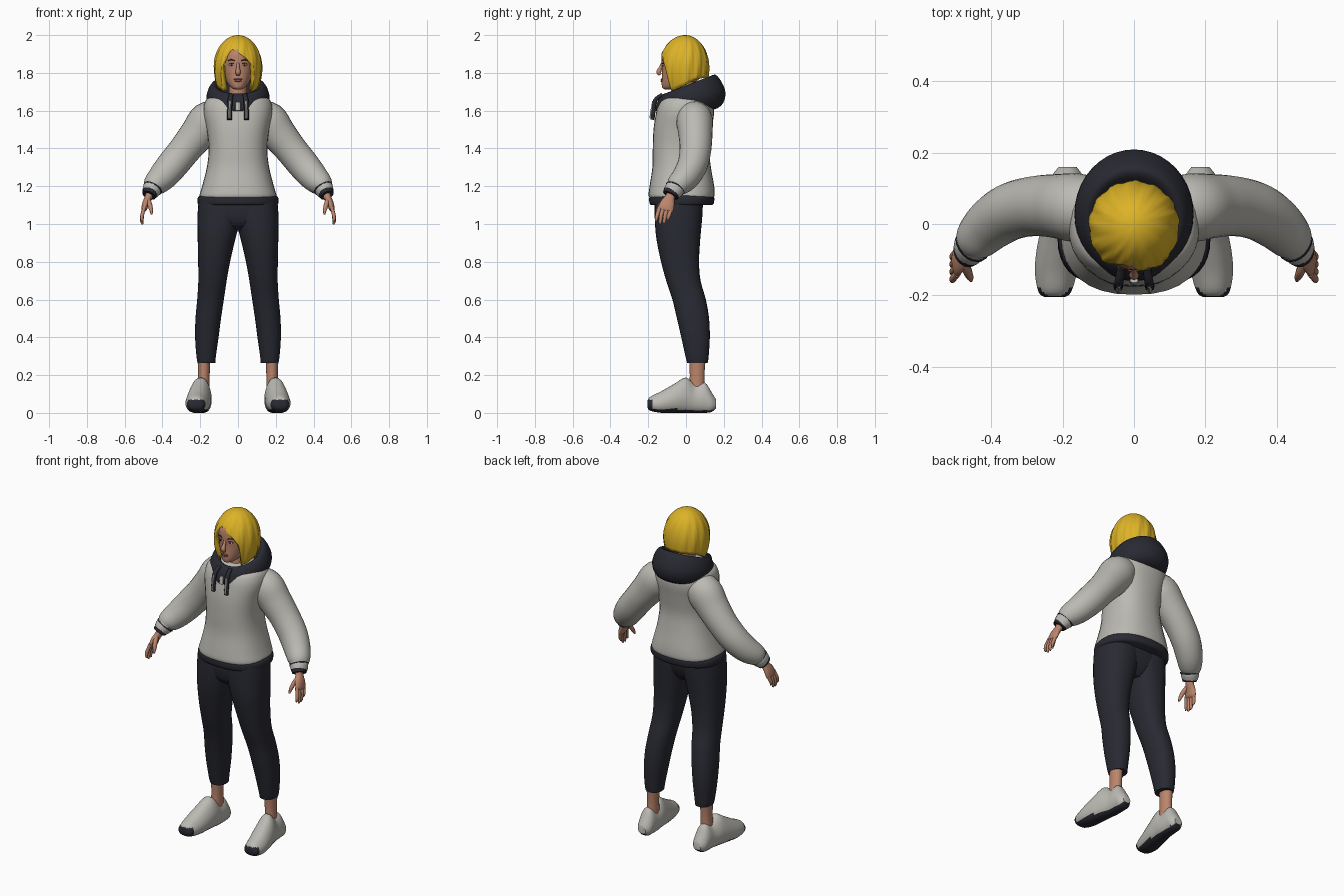
import bpy, bmesh, math
from mathutils import Vector


def material(name, rgb):
    m = bpy.data.materials.new(name)
    m.diffuse_color = (*rgb, 1)
    return m


GREY = material("light grey", (0.50, 0.49, 0.45))
DARK = material("charcoal", (0.022, 0.023, 0.032))
SKIN = material("skin", (0.50, 0.235, 0.15))
HAIR = material("yellow", (0.72, 0.45, 0.02))
LIPS = material("lip", (0.36, 0.12, 0.09))
WHITE = material("eye white", (0.65, 0.62, 0.60))
BROWN = material("dark brown", (0.05, 0.025, 0.015))


def spline(rows, k=4):
    """Smoothly resample a list of number tuples."""
    out = []
    for i in range(len(rows) - 1):
        p = [rows[max(0, min(len(rows) - 1, i + j))] for j in (-1, 0, 1, 2)]
        for s in range(k):
            t = s / k
            out.append([0.5 * (2 * b + (c - a) * t + (2 * a - 5 * b + 4 * c - d) * t * t
                               + (3 * b - a - 3 * c + d) * t ** 3) for a, b, c, d in zip(*p)])
    return out + [list(rows[-1])]


def unit_ring(n, e=2.0):
    """Superellipse points, e = 2 is a circle."""
    for i in range(n):
        a = 2 * math.pi * i / n
        c, s = math.cos(a), math.sin(a)
        yield math.copysign(abs(c) ** (2 / e), c), math.copysign(abs(s) ** (2 / e), s)


def loft(name, rings, mats, mirror=False, caps=True, paint=None):
    bm = bmesh.new()
    vs = [[bm.verts.new(p) for p in r] for r in rings]
    n = len(vs[0])
    for a, b in zip(vs, vs[1:]):
        for i in range(n):
            bm.faces.new((a[i], a[(i + 1) % n], b[(i + 1) % n], b[i]))
    if caps:
        bm.faces.new(vs[0])
        bm.faces.new(vs[-1])
    bmesh.ops.remove_doubles(bm, verts=bm.verts, dist=0.00005)
    bmesh.ops.recalc_face_normals(bm, faces=bm.faces)
    bm.normal_update()
    for f in bm.faces:
        f.smooth = True
        if paint:
            f.material_index = paint(f)
    me = bpy.data.meshes.new(name)
    bm.to_mesh(me)
    bm.free()
    ob = bpy.data.objects.new(name, me)
    bpy.context.collection.objects.link(ob)
    for m in mats:
        me.materials.append(m)
    if mirror:
        ob.modifiers.new("mirror", "MIRROR").use_mirror_merge = False
    return ob


def stack(name, rows, mat, e=2.2, mirror=False, n=32):
    """Level rings, each row is z, x min, x max, y front, y back."""
    rings = [[((l + r) / 2 + u * (r - l) / 2, (f + b) / 2 + v * (b - f) / 2, z)
              for u, v in unit_ring(n, e)] for z, l, r, f, b in spline(rows)]
    return loft(name, rings, [mat], mirror)


def tube(name, rows, mat, mirror=True, n=20, k=4):
    """Rings across a path, each row is x, y, z, side radius, depth radius."""
    pts = spline(rows, k)
    rings = []
    for i, (x, y, z, ra, rb) in enumerate(pts):
        d = Vector(pts[min(i + 1, len(pts) - 1)][:3]) - Vector(pts[max(i - 1, 0)][:3])
        u = Vector((0, 1, 0)).cross(d).normalized()
        v = d.normalized().cross(u)
        rings.append([Vector((x, y, z)) + u * ra * c + v * rb * s for c, s in unit_ring(n)])
    return loft(name, rings, [mat], mirror)


def blob(name, loc, size, mat, mirror=True):
    rings = []
    for j in range(9):
        a = math.pi * j / 8
        rings.append([(loc[0] + size[0] * math.sin(a) * u, loc[1] + size[1] * math.sin(a) * v,
                       loc[2] + size[2] * math.cos(a)) for u, v in unit_ring(16)])
    return loft(name, rings, [mat], mirror, caps=False)


# Shoes: cross-sections from toe to heel, dark sole and toe bumper
shoe = spline([(-.205, .222, .028, .03, .06), (-.19, .222, .046, .012, .085),
               (-.13, .218, .06, 0, .115), (-.06, .208, .063, 0, .155), (0, .198, .058, 0, .187),
               (.05, .19, .051, 0, .15), (.10, .188, .048, 0, .16),
               (.135, .187, .043, .005, .11), (.16, .186, .025, .025, .07)])
rings = [[(cx + w * u * (1 - .28 * max(0, v)), y, (zb + zt) / 2 + v * (zt - zb) / 2)
          for u, v in unit_ring(28, 2.5)] for y, cx, w, zb, zt in shoe]


def sole(f):
    c = f.calc_center_median()
    return int(f.normal.z < -.6 or (c.y < -.175 and c.z < .07))


loft("shoe", rings, [GREY, DARK], True, paint=sole)

# Ankles and trousers
stack("ankle", [(.10, .15, .215, .015, .10), (.2, .15, .211, .02, .098),
                (.30, .145, .215, .015, .105)], SKIN, 2, True)
stack("trouser_leg", [(.265, .12, .214, .006, .115), (.30, .117, .22, -.003, .12),
                      (.40, .103, .227, -.025, .126), (.50, .09, .225, -.048, .122),
                      (.60, .075, .216, -.072, .105), (.70, .06, .21, -.105, .077),
                      (.80, .042, .211, -.132, .069), (.90, .019, .213, -.153, .074),
                      (.97, .001, .214, -.162, .08), (1.05, -.02, .214, -.166, .087),
                      (1.13, -.02, .208, -.165, .09)], DARK, 2.25, True)
stack("hips", [(.965, -.05, .05, -.10, .03), (1.0, -.15, .15, -.145, .06),
               (1.06, -.205, .205, -.162, .083), (1.13, -.205, .205, -.164, .09)], DARK, 2.4)

# Sweatshirt body with dark hem
stack("hem", [(1.10, -.207, .207, -.185, .138), (1.11, -.214, .214, -.193, .147),
              (1.135, -.214, .214, -.195, .15), (1.15, -.204, .204, -.19, .145)], DARK, 2.3)
stack("sweatshirt_body", [(1.135, -.195, .195, -.185, .14), (1.15, -.204, .204, -.198, .151),
                          (1.20, -.19, .19, -.193, .149), (1.30, -.165, .165, -.178, .132),
                          (1.40, -.155, .155, -.176, .122), (1.50, -.166, .166, -.172, .135),
                          (1.58, -.182, .182, -.16, .148), (1.63, -.18, .18, -.147, .145),
                          (1.665, -.16, .16, -.125, .125), (1.69, -.10, .10, -.08, .09)],
      GREY, 2.4)

# Sleeves, cuffs and trim
tube("sleeve", [(.09, .04, 1.58, .075, .08), (.155, .045, 1.548, .103, .096),
                (.215, .05, 1.475, .094, .09), (.28, .05, 1.395, .085, .084),
                (.345, .035, 1.315, .083, .08), (.40, 0, 1.25, .076, .073),
                (.44, -.04, 1.21, .063, .062), (.455, -.058, 1.19, .047, .05)], GREY, n=28)
tube("cuff", [(.443, -.045, 1.205, .048, .05), (.456, -.062, 1.183, .05, .052),
              (.467, -.077, 1.163, .042, .047)], GREY)
tube("cuff_stripe", [(.450, -.055, 1.192, .053, .055), (.453, -.058, 1.187, .053, .055)], DARK)
tube("cuff_edge", [(.464, -.074, 1.168, .041, .048), (.472, -.083, 1.152, .037, .043)], DARK)

# Hands
tube("palm", [(.466, -.075, 1.165, .022, .027), (.474, -.085, 1.14, .02, .026),
              (.488, -.098, 1.11, .018, .038), (.497, -.107, 1.08, .015, .041),
              (.50, -.11, 1.068, .008, .034)], SKIN)
for i, tip in enumerate((1.012, .998, 1.0, 1.018)):
    y = -.139 + .021 * i
    tube("finger_%d" % (i + 1), [(.495, y, 1.09, .009, .011), (.506, y - .012, 1.052, .010, .0105),
                                 (.509, y - .018, tip + .015, .0085, .009),
                                 (.505, y - .02, tip, .004, .004)], SKIN, n=10)
tube("thumb", [(.478, -.10, 1.135, .012, .014), (.468, -.13, 1.105, .013, .014),
               (.460, -.148, 1.075, .010, .011), (.457, -.158, 1.052, .005, .005)], SKIN, n=10)

# Lowered hood: tilted rings, each row is y front, y back, z front, z back, half width
hood = spline([(-.06, .07, 1.62, 1.64, .075), (-.085, .10, 1.675, 1.735, .10),
               (-.112, .145, 1.69, 1.79, .128), (-.135, .18, 1.675, 1.765, .153),
               (-.152, .209, 1.645, 1.695, .167), (-.158, .185, 1.60, 1.625, .152),
               (-.12, .10, 1.585, 1.59, .11)])
loft("hood", [[(w * u, (f + b) / 2 + v * (b - f) / 2, (zf + zb) / 2 + v * (zb - zf) / 2)
               for u, v in unit_ring(40)] for f, b, zf, zb, w in hood], [DARK])

# Drawstrings and collar tab
tube("drawstring", [(.036, -.125, 1.685, .012, .01), (.042, -.163, 1.655, .013, .011),
                    (.044, -.172, 1.60, .013, .011), (.044, -.178, 1.552, .013, .011)], DARK, n=12)
tube("drawstring_cord", [(.042, -.173, 1.65, .006, .006), (.044, -.182, 1.60, .006, .006),
                         (.044, -.188, 1.56, .006, .006)], GREY, n=8)
tube("collar_tab", [(0, -.158, 1.645, .012, .007), (0, -.164, 1.60, .012, .007)], GREY, False, 12)

# Neck and head
stack("neck", [(1.60, -.06, .06, -.07, .06), (1.70, -.048, .048, -.06, .05),
               (1.80, -.05, .05, -.06, .06)], SKIN, 2)
stack("head", [(1.712, -.015, .015, -.112, -.07), (1.722, -.036, .036, -.125, -.02),
               (1.745, -.056, .056, -.129, .04), (1.78, -.073, .073, -.128, .08),
               (1.82, -.084, .084, -.127, .09), (1.87, -.088, .088, -.13, .10),
               (1.92, -.08, .08, -.12, .09), (1.96, -.045, .045, -.07, .06)], SKIN, 2.1)
tube("nose", [(0, -.122, 1.86, .007, .006), (0, -.133, 1.83, .009, .009),
              (0, -.144, 1.805, .014, .013), (0, -.136, 1.79, .011, .008)], SKIN, False, 12)
blob("eye", (.034, -.1195, 1.843), (.014, .006, .007), WHITE)
blob("iris", (.034, -.1235, 1.843), (.006, .004, .0062), BROWN)
tube("eyebrow", [(.017, -.127, 1.864, .002, .003), (.036, -.123, 1.870, .003, .003),
                 (.056, -.108, 1.863, .0015, .003)], BROWN, n=8)
tube("upper_lash", [(.019, -.1245, 1.847, .001, .002), (.034, -.1245, 1.852, .0015, .002),
                    (.050, -.114, 1.846, .001, .002)], BROWN, n=8)
blob("upper_lip", (0, -.1275, 1.766), (.023, .0065, .005), LIPS, False)
blob("lower_lip", (0, -.1275, 1.758), (.019, .007, .006), LIPS, False)

# Bobbed hair: a shell whose lower edge follows a table of angle from the front and height
EDGE = [(-180, 1.78), (-120, 1.768), (-75, 1.72), (-49, 1.70), (-43, 1.82), (-30, 1.895),
        (-19, 1.928), (0, 1.908), (25, 1.875), (40, 1.835), (48, 1.70), (75, 1.72),
        (120, 1.768), (180, 1.78)]


def edge(deg):
    for (a, za), (b, zb) in zip(EDGE, EDGE[1:]):
        if a <= deg <= b:
            return za + (zb - za) * (deg - a) / (b - a)


rings = []
for j in range(21):
    t = j / 20
    ring = []
    for i in range(120):
        deg = -180 + 3 * i
        a = math.radians(deg)
        z = 2 - (2 - edge(deg)) * t ** 1.6
        if z > 1.83:
            r = math.sqrt(max(0, 1 - ((z - 1.83) / .17) ** 2))
        else:
            r = 1 - .2 * ((1.83 - z) / .13) ** 2
        r *= 1 + .018 * min(1, 2 * t) * math.sin(13 * a + 6 * t) + .008 * t * math.sin(31 * a)
        depth = .138 if abs(deg) < 90 else .124
        ring.append((.127 * r * math.sin(a), -.003 - depth * r * math.cos(a), z))
    rings.append(ring)
hair = loft("hair", rings, [HAIR], caps=False)
shell = hair.modifiers.new("thickness", "SOLIDIFY")
shell.thickness = .028
shell.offset = -1

# Smooth shading with crisp edges
bpy.ops.object.select_all(action="SELECT")
bpy.context.view_layer.objects.active = hair
bpy.ops.object.shade_smooth_by_angle(angle=math.radians(45))
